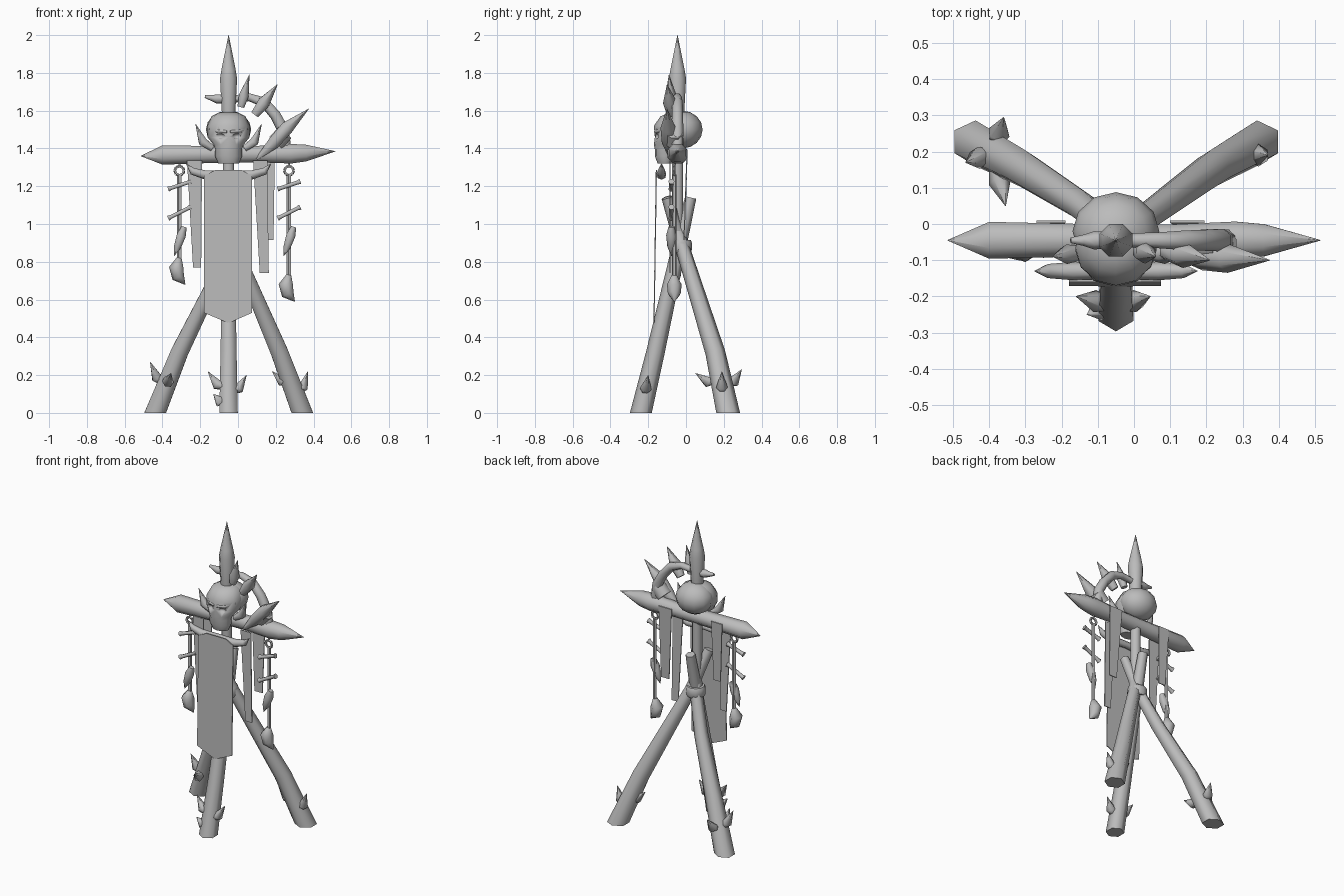
import bpy, bmesh, math
from mathutils import Vector, Matrix

if "Cube" in bpy.data.objects:
    bpy.data.objects.remove(bpy.data.objects["Cube"], do_unlink=True)

GREY = (0.5, 0.5, 0.5, 1)
mat = bpy.data.materials.new("plain grey")
mat.use_nodes = True
mat.diffuse_color = GREY
mat.node_tree.nodes["Principled BSDF"].inputs["Base Color"].default_value = GREY

PX, PY = -0.05, -0.045    # post axis


def finish(name, bm, smooth=65):
    bmesh.ops.recalc_face_normals(bm, faces=bm.faces)
    me = bpy.data.meshes.new(name)
    bm.to_mesh(me)
    bm.free()
    me.materials.append(mat)
    ob = bpy.data.objects.new(name, me)
    bpy.context.collection.objects.link(ob)
    if smooth:
        bpy.ops.object.select_all(action='DESELECT')
        ob.select_set(True)
        bpy.context.view_layer.objects.active = ob
        bpy.ops.object.shade_smooth_by_angle(angle=math.radians(smooth))
    return ob


def loft(bm, rings):
    loops = [[bm.verts.new(p) for p in ring] for ring in rings]
    n = len(loops[0])
    for a, b in zip(loops, loops[1:]):
        for i in range(n):
            bm.faces.new((a[i], a[(i + 1) % n], b[(i + 1) % n], b[i]))
    bm.faces.new(loops[0])
    bm.faces.new(loops[-1])


def tube(name, path, radii, sides=7, ground=False):
    """Tapering tube through the path points, one radius per point."""
    pts = [Vector(p) for p in path]
    whole = pts[-1] - pts[0]
    ref = Vector((0, 1, 0)) if abs(whole.normalized().y) < 0.8 else Vector((1, 0, 0))
    rings = []
    for i, (p, r) in enumerate(zip(pts, radii)):
        t = (pts[min(i + 1, len(pts) - 1)] - pts[max(i - 1, 0)]).normalized()
        u = t.cross(ref).normalized()
        v = t.cross(u)
        angles = [math.tau * (k + 0.5) / sides for k in range(sides)]
        rings.append([p + r * (u * math.cos(a) + v * math.sin(a)) for a in angles])
    bm = bmesh.new()
    loft(bm, rings)
    if ground:
        bmesh.ops.bisect_plane(bm, geom=bm.verts[:] + bm.edges[:] + bm.faces[:],
                               plane_co=(0, 0, 0), plane_no=(0, 0, -1), clear_outer=True)
        bmesh.ops.holes_fill(bm, edges=bm.edges)
    return finish(name, bm)


def spike(name, base, tip, r, bend=(0, 0, 0), belly=0.35):
    """Thorn that swells, then runs to a point."""
    a, b = Vector(base), Vector(tip)
    mid = a.lerp(b, belly) + Vector(bend)
    return tube(name, (a, mid, b), (r * 0.7, r, 0.001), 6)


def plate(name, outline, y, lean=0, thick=0.006):
    """Thin cloth panel; lean pushes it forward per unit below z = 1.25."""
    bm = bmesh.new()
    loft(bm, [[(x, y + s * thick / 2 - lean * max(0, 1.25 - z), z) for x, z in outline] for s in (-1, 1)])
    return finish(name, bm, 0)


def ball(name, centre, size, seg=12, rings=8):
    bm = bmesh.new()
    bmesh.ops.create_uvsphere(bm, u_segments=seg, v_segments=rings, radius=1,
                              matrix=Matrix.Translation(centre) @ Matrix.Diagonal((*size, 1)))
    return finish(name, bm)


# Post with spear tip
tube("post", [(PX, PY, 0.82), (PX, PY, 1.4), (PX, PY, 1.6)], (0.03, 0.033, 0.035), 8)
tube("post_spear", [(PX, PY, z) for z in (1.58, 1.77, 1.82, 2.0)], (0.038, 0.049, 0.04, 0.001), 8)

# Crossbar with pointed ends
tube("crossbar", [(-0.515, PY, 1.36), (-0.4, PY, 1.365), (-0.15, PY, 1.368), (0.1, PY, 1.37),
                  (0.28, PY, 1.372), (0.36, PY, 1.376), (0.515, PY, 1.385)],
     (0.001, 0.055, 0.049, 0.047, 0.056, 0.048, 0.001), 8)

# Three crossing legs and their lashing
tube("front_leg", [(PX, -0.258, -0.08), (PX, -0.162, 0.32), (PX, -0.036, 0.88), (PX, 0.025, 1.14)],
     (0.058, 0.049, 0.038, 0.03), 6, ground=True)
tube("left_back_leg", [(0.37, 0.24, -0.08), (0.22, 0.155, 0.32), (-0.02, -0.02, 0.88), (-0.1, -0.1, 1.14)],
     (0.064, 0.053, 0.038, 0.03), 6, ground=True)
tube("right_back_leg", [(-0.47, 0.24, -0.08), (-0.31, 0.155, 0.32), (-0.147, 0.052, 0.65),
                        (-0.06, -0.02, 0.88), (-0.01, -0.1, 1.14)],
     (0.064, 0.053, 0.043, 0.038, 0.03), 6, ground=True)
tube("lashing", [(PX, -0.03, z) for z in (0.85, 0.865, 0.9, 0.915)], (0.055, 0.062, 0.062, 0.055), 10)

# Thorns on the legs
thorns = [((PX - 0.03, -0.22, 0.14), (-0.16, -0.2, 0.22)), ((PX - 0.03, -0.23, 0.07), (-0.13, -0.25, 0.1)),
          ((PX + 0.03, -0.22, 0.12), (0.045, -0.2, 0.2)),
          ((-0.38, 0.23, 0.16), (-0.36, 0.295, 0.23)), ((-0.38, 0.15, 0.17), (-0.355, 0.05, 0.21)),
          ((-0.41, 0.19, 0.17), (-0.465, 0.17, 0.27)),
          ((0.33, 0.19, 0.12), (0.37, 0.19, 0.22)), ((0.26, 0.18, 0.17), (0.18, 0.17, 0.22))]
for base, tip in thorns:
    spike("leg_thorn", base, tip, 0.031, (0, 0, -0.02))

# Skull: round cranium and a lofted face with cut sockets
ball("skull_cranium", (PX, -0.02, 1.5), (0.12, 0.108, 0.1))
face_rings = []
for z, w, y, d in ((1.32, 0.055, -0.11, 0.04), (1.36, 0.072, -0.11, 0.055), (1.395, 0.07, -0.11, 0.055),
                   (1.42, 0.08, -0.1, 0.07), (1.46, 0.112, -0.075, 0.09), (1.52, 0.112, -0.065, 0.105),
                   (1.57, 0.09, -0.05, 0.085), (1.59, 0.05, -0.04, 0.05)):
    face_rings.append([(PX + w * math.cos(math.tau * k / 12), y + d * math.sin(math.tau * k / 12), z)
                       for k in range(12)])
bm = bmesh.new()
loft(bm, face_rings)
face = finish("skull_face", bm)
for s in (-1, 1):
    cutter = ball("socket_cutter", (PX + s * 0.048, -0.165, 1.465), (0.03, 0.025, 0.016), 8, 6)
    cutter.hide_render = True
    cutter.hide_set(True)
    cut = face.modifiers.new("socket", 'BOOLEAN')
    cut.operation, cut.object = 'DIFFERENCE', cutter
    tube("skull_brow", [(PX + s * 0.008, -0.163, 1.488), (PX + s * 0.055, -0.147, 1.492), (PX + s * 0.1, -0.1, 1.505)],
         (0.008, 0.012, 0.006), 6)
    spike("skull_horn", (PX + s * 0.085, -0.08, 1.4), (PX + s * 0.175, -0.09, 1.53), 0.027, (s * 0.02, 0, -0.01))

# Front banner on a curved horn rod
plate("banner", [(-0.18, 1.255), (-0.12, 1.285), (0.02, 1.285), (0.075, 1.255),
                 (0.075, 0.53), (PX, 0.475), (-0.18, 0.53)], -0.157, lean=0.016)
tube("banner_horn", [(-0.275, -0.13, 1.32), (-0.24, -0.13, 1.28), (-0.17, -0.13, 1.26), (PX, -0.13, 1.265),
                     (0.07, -0.13, 1.26), (0.14, -0.13, 1.28), (0.175, -0.13, 1.32)],
     (0.001, 0.02, 0.026, 0.022, 0.026, 0.02, 0.001))

# Cloth strips in front of and behind the crossbar
plate("right_cloth_front", [(-0.27, 1.335), (-0.19, 1.335), (-0.195, 0.77), (-0.238, 0.77)], -0.085)
plate("right_cloth_back", [(-0.27, 1.39), (-0.19, 1.39), (-0.2, 1.0), (-0.25, 1.0)], 0.006, lean=0.05)
plate("left_cloth_front", [(0.08, 1.335), (0.155, 1.335), (0.163, 0.74), (0.115, 0.74)], -0.085)
plate("left_cloth_back", [(0.1, 1.39), (0.195, 1.39), (0.188, 0.915), (0.13, 0.915)], 0.006, lean=0.05)

# Hanging charms: ring, cord, two bones, a fang and a weight
for side, x, low in (("right", -0.31, 0.82), ("left", 0.27, 0.73)):
    y = -0.062
    ring = [(x + 0.024 * math.cos(a), y, 1.282 + 0.024 * math.sin(a))
            for a in [math.tau * k / 8 for k in range(9)]]
    for a, b in zip(ring, ring[1:]):
        tube(side + "_charm_ring", (a, b), (0.008, 0.008), 5)
    tube(side + "_charm_loop", [(x, y, 1.3), (x, PY - 0.01, 1.34)], (0.006, 0.006), 5)
    tube(side + "_charm_cord", [(x, y, 1.262), (x, y, low - 0.02)], (0.012, 0.012), 5)
    for z, rise in ((1.205, 0.02), (1.06, 0.03)):
        tube(side + "_charm_bone", [(x + 0.06 * k, y - 0.015, z + rise * k) for k in (-1, -0.75, 0.75, 1)],
             (0.017, 0.012, 0.012, 0.017), 6)
    tube(side + "_charm_fang", [(x + 0.025, y - 0.015, 0.985), (x + 0.01, y - 0.015, 0.94),
                                (x - 0.01, y - 0.015, 0.88), (x - 0.028, y - 0.015, 0.83)],
         (0.016, 0.028, 0.022, 0.001), 6)
    tube(side + "_charm_weight", [(x, y, low), (x - 0.015, y, low - 0.05), (x - 0.005, y, low - 0.1),
                                  (x + 0.03, y, low - 0.14)], (0.014, 0.04, 0.035, 0.002), 7)

# Arched spine with thorns
tube("spine", [(-0.175, PY, 1.675), (-0.14, PY, 1.668), (-0.11, PY, 1.663), (-0.03, PY, 1.662), (0.06, PY, 1.672),
               (0.14, PY, 1.645), (0.2, PY, 1.575), (0.24, PY, 1.5), (0.255, PY, 1.4)],
     (0.008, 0.016, 0.026, 0.02, 0.022, 0.028, 0.03, 0.032, 0.03), 7)
spike("spine_thorn_small", (0.015, -0.075, 1.62), (0.06, -0.09, 1.79), 0.03)
spike("spine_thorn_middle", (0.09, -0.075, 1.58), (0.21, -0.1, 1.74), 0.037, belly=0.4)
tube("spine_thorn_large", [(0.1, -0.08, 1.345), (0.19, -0.09, 1.43), (0.26, -0.095, 1.51), (0.375, -0.1, 1.61)],
     (0.008, 0.038, 0.04, 0.001), 6)
tube("spine_binding", [(0.2, -0.06, 1.43), (0.25, -0.06, 1.485)], (0.05, 0.048), 8)
